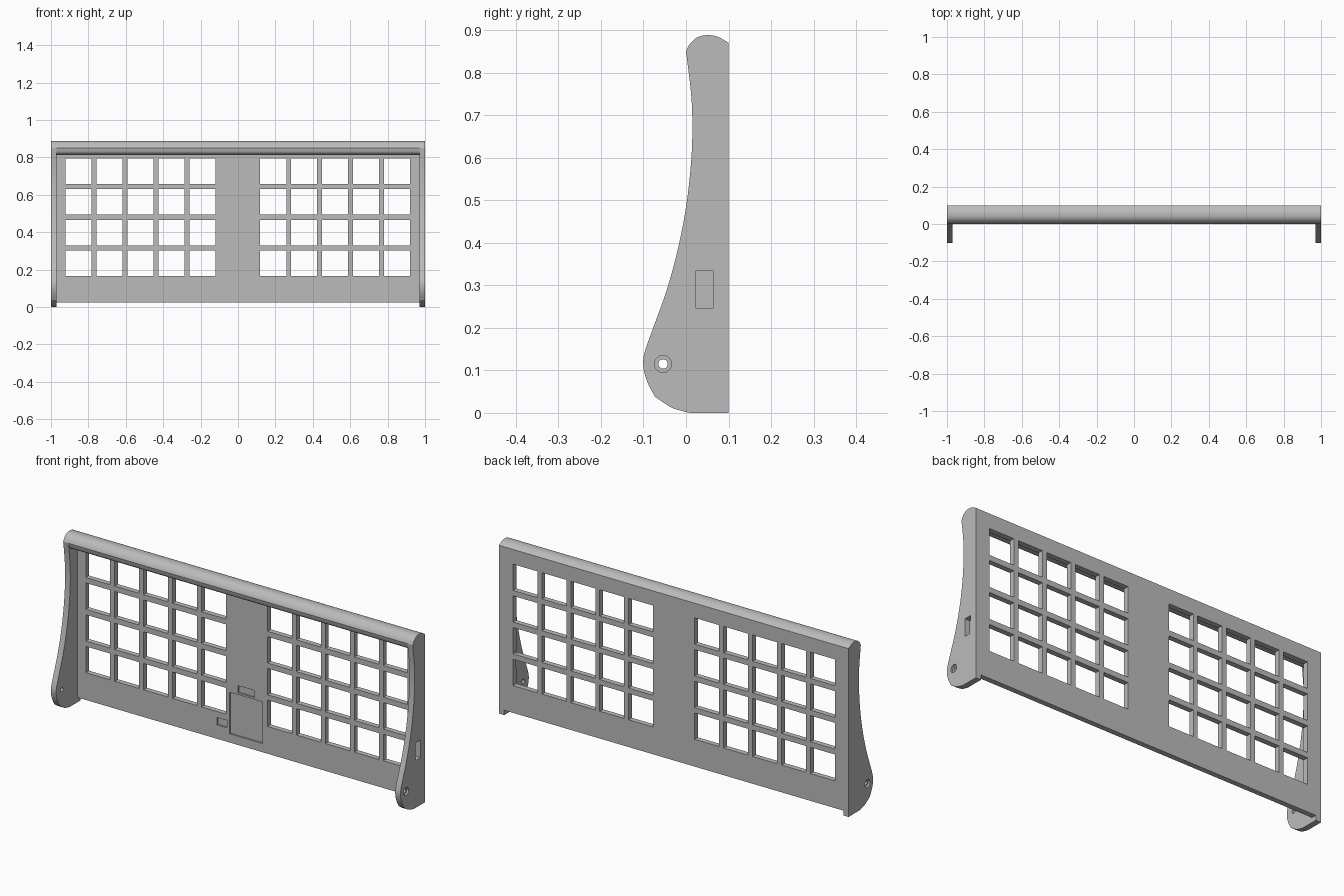
import bpy, bmesh, math
from mathutils import Matrix, Vector

if "Cube" in bpy.data.objects:
    bpy.data.objects.remove(bpy.data.objects["Cube"], do_unlink=True)

grey = bpy.data.materials.new("plain grey")
grey.use_nodes = True
grey.diffuse_color = (0.5, 0.5, 0.5, 1)
grey.node_tree.nodes["Principled BSDF"].inputs["Base Color"].default_value = grey.diffuse_color

WALL = 0.03                 # end panel thickness
FRONT, BACK = 0.073, 0.1    # plate faces in y
BOTTOM, TOP = 0.025, 0.813  # plate edges in z


def make(name, bm):
    bmesh.ops.recalc_face_normals(bm, faces=bm.faces)
    mesh = bpy.data.meshes.new(name)
    bm.to_mesh(mesh)
    bm.free()
    mesh.materials.append(grey)
    obj = bpy.data.objects.new(name, mesh)
    bpy.context.collection.objects.link(obj)
    return obj


def add_box(bm, low, high):
    low, high = Vector(low), Vector(high)
    place = Matrix.Translation((low + high) / 2) @ Matrix.Diagonal((*(high - low), 1))
    bmesh.ops.create_cube(bm, size=1, matrix=place)


def add_pin(bm, x0, x1, radius):
    place = Matrix.Translation(((x0 + x1) / 2, -0.054, 0.115)) @ Matrix.Rotation(math.pi / 2, 4, "Y")
    bmesh.ops.create_cone(bm, cap_ends=True, segments=32, radius1=radius,
                          radius2=radius, depth=abs(x1 - x0), matrix=place)


def activate(obj):
    bpy.ops.object.select_all(action="DESELECT")
    obj.select_set(True)
    bpy.context.view_layer.objects.active = obj


def cut(obj, bm):
    cutter = make("cutter", bm)
    cutter.hide_render = True
    mod = obj.modifiers.new("cut", "BOOLEAN")
    mod.operation, mod.solver, mod.object = "DIFFERENCE", "EXACT", cutter
    activate(obj)
    bpy.ops.object.modifier_apply(modifier=mod.name)
    bpy.data.objects.remove(cutter, do_unlink=True)


def smooth(obj):
    activate(obj)
    bpy.ops.object.shade_smooth_by_angle(angle=math.radians(25))


def curve(points, steps=4):
    """Smooth line through the points."""
    p = [Vector(q) for q in points]
    p = [2 * p[0] - p[1]] + p + [2 * p[-1] - p[-2]]
    out = []
    for a, b, c, d in zip(p, p[1:], p[2:], p[3:]):
        for k in range(steps):
            t = k / steps
            out.append(b + (c - a) * t / 2 + (2 * a - 5 * b + 4 * c - d) * t * t / 2
                       + (3 * b - a - 3 * c + d) * t ** 3 / 2)
    return out + [p[-2]]


def prism(name, outline, x0, x1):
    bm = bmesh.new()
    face = bm.faces.new([bm.verts.new((x0, y, z)) for y, z in outline])
    side = bmesh.ops.extrude_face_region(bm, geom=[face])["geom"]
    bmesh.ops.translate(bm, vec=(x1 - x0, 0, 0),
                        verts=[v for v in side if isinstance(v, bmesh.types.BMVert)])
    return make(name, bm)


# Shared side outlines
foot = curve([(0.1, 0), (0.01, 0)], 1) + curve([(0, 0.002), (-0.035, 0.013), (-0.073, 0.038)])
edge = curve([(-0.073, 0.038), (-0.092, 0.075), (-0.101, 0.115), (-0.095, 0.15),
              (-0.079, 0.195), (-0.045, 0.29), (-0.018, 0.39), (0.001, 0.49),
              (0.012, 0.59), (0.015, 0.67), (0.012, 0.75), (0, 0.85)])[1:]
crown = curve([(0, 0.85), (0.009, 0.867), (0.027, 0.883), (0.05, 0.888),
               (0.075, 0.884), (0.1, 0.87)])
belly = curve([(0.045, TOP), (0.022, 0.816), (0.007, 0.827), (0, 0.85)])[:-1]

# Top rail with rounded front
rail = prism("top_rail", [Vector((BACK, TOP))] + belly + crown, WALL - 1, 1 - WALL)
smooth(rail)

# Back plate with two banks of windows
bm = bmesh.new()
add_box(bm, (WALL - 1, FRONT, BOTTOM), (1 - WALL, BACK, TOP))
plate = make("back_plate", bm)
bm = bmesh.new()
for start in (-0.922, 0.118):
    for col in range(5):
        for row in range(4):
            x, z = start + 0.1655 * col, 0.166 + 0.164 * row
            add_box(bm, (x, 0, z), (x + 0.14, 0.2, z + 0.136))
cut(plate, bm)

# Shallow pockets in the plate front
bm = bmesh.new()
for x0, x1, z0, z1 in [(-0.1, 0.09, 0.07, 0.285), (-0.05, 0.042, 0.295, 0.332),
                       (-0.17, -0.113, 0.097, 0.135), (0.906, 0.938, 0.245, 0.335)]:
    add_box(bm, (x0, 0, z0), (x1, FRONT + 0.008, z1))
cut(plate, bm)

# End panels with counterbored pivot holes
for name, s in (("left_end_panel", 1), ("right_end_panel", -1)):
    panel = prism(name, foot + edge + crown[1:], s * (1 - WALL), s)
    for depth, radius in ((0.1, 0.011), (0.01, 0.02)):
        bm = bmesh.new()
        add_pin(bm, s * (1 - depth), s * 1.1, radius)
        cut(panel, bm)
    # Slot through the left panel only
    if s > 0:
        bm = bmesh.new()
        add_box(bm, (0.9, 0.024, 0.245), (1.1, 0.064, 0.335))
        cut(panel, bm)
    smooth(panel)
